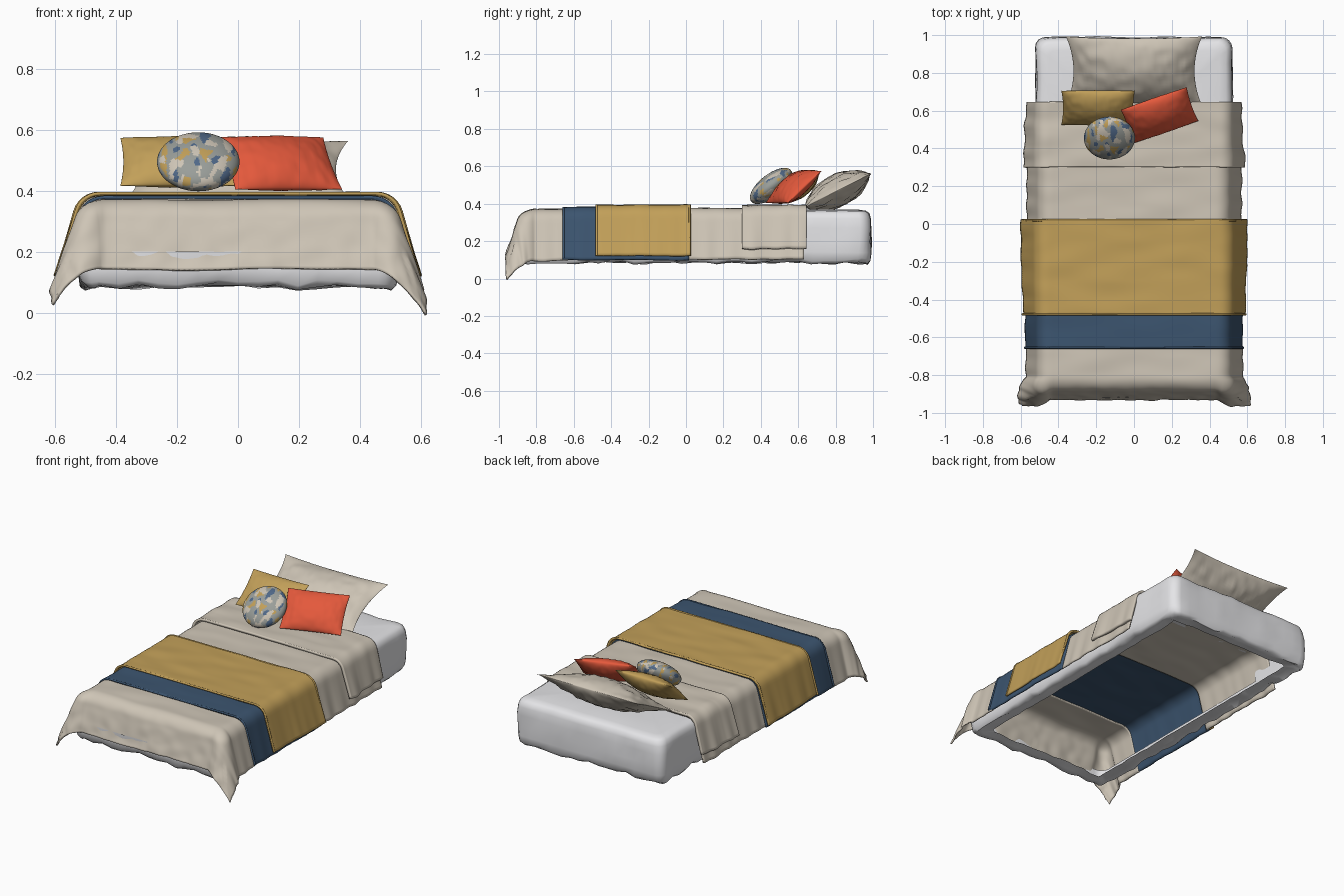
import bpy, bmesh, math
from math import sin, cos, pi, hypot
from mathutils import Vector, noise

old = bpy.data.objects.get("Cube")
if old:
    bpy.data.objects.remove(old)


def material(name, rgb):
    m = bpy.data.materials.new(name)
    m.use_nodes = True
    m.diffuse_color = (*rgb, 1)
    m.node_tree.nodes["Principled BSDF"].inputs["Base Color"].default_value = (*rgb, 1)
    return m


WHITE = material("white sheet", (0.8, 0.8, 0.82))
LINEN = material("linen beige", (0.62, 0.56, 0.47))
OCHRE = material("ochre yellow", (0.54, 0.35, 0.10))
NAVY = material("navy blue", (0.045, 0.09, 0.16))
CORAL = material("coral red", (0.78, 0.10, 0.045))
GREY = material("sage grey", (0.32, 0.34, 0.32))
SLATE = material("slate blue", (0.08, 0.14, 0.25))


def wobble(x, y, z, size, amount):
    return amount * noise.noise(Vector((x, y, z)) / size)


def finish(bm, name, mats, angle=60, thickness=0):
    me = bpy.data.meshes.new(name)
    bm.to_mesh(me)
    bm.free()
    ob = bpy.data.objects.new(name, me)
    bpy.context.collection.objects.link(ob)
    for m in mats:
        me.materials.append(m)
    if thickness:
        mod = ob.modifiers.new("cloth thickness", 'SOLIDIFY')
        mod.thickness = thickness
        mod.offset = -1
    bpy.ops.object.select_all(action='DESELECT')
    bpy.context.view_layer.objects.active = ob
    ob.select_set(True)
    bpy.ops.object.shade_smooth_by_angle(angle=math.radians(angle))
    return ob


def grid_faces(bm, rows):
    for a, b in zip(rows, rows[1:]):
        for i in range(len(a) - 1):
            bm.faces.new((a[i], b[i], b[i + 1], a[i + 1]))


# A cloth laid over the bed: flat on top, rolling over the edges and hanging
def drape(name, mat, back, front, top, edge, hang, slope=75, foot_hang=0,
          crease=0.006, flare=0, thick=0.01):
    bm = bmesh.new()
    rows, nx, ny = [], 90, 50
    bend, roll = math.radians(slope), 0.08
    end = front - foot_hang
    for j in range(ny + 1):
        t = back + (end - back) * j / ny
        row = []
        for i in range(nx + 1):
            s = (2 * i / nx - 1) * (edge + hang)
            side = 1 if s > 0 else -1
            a, b = max(0, abs(s) - edge), max(0, front - t) if foot_hang else 0
            r = hypot(a, b)
            theta = math.atan2(b, a) if r else 0
            k = min(r, roll * bend)
            out, drop = roll * sin(k / roll), roll * (1 - cos(k / roll))
            out += (r - k) * cos(bend)
            drop += (r - k) * sin(bend)
            corner = sin(2 * theta)
            out *= 1 + 0.4 * corner
            if corner > 0 and side < 0:
                drop *= 1 - 0.08 * corner
            # soft vertical folds in the hanging part
            along = t if a > b else s
            out += (r / 0.3) * (wobble(along, side, b, 0.07, crease)
                                + flare * (t - front) / (back - front))
            x = side * (min(abs(s), edge) + out * cos(theta))
            y = (front if b else t) - out * sin(theta)
            z = top - drop + wobble(s * 0.4, t, top, 0.1, crease * 0.6)
            if r == 0:
                y += wobble(s, 0, top, 0.15, 0.005)
            row.append(bm.verts.new((x, y, z)))
        rows.append(row)
    grid_faces(bm, rows)
    return finish(bm, name, [mat], thickness=thick)


drape("duvet_foot", LINEN, -0.63, -0.81, 0.372, 0.44, 0.33, foot_hang=0.28, crease=0.01)
drape("duvet_middle", LINEN, 0.63, 0.0, 0.376, 0.435, 0.325, crease=0.009)
drape("duvet_turnback", LINEN, 0.645, 0.30, 0.392, 0.455, 0.285, 72, crease=0.012,
      flare=-0.02, thick=0.016)
drape("navy_blanket", NAVY, 0.015, -0.66, 0.382, 0.44, 0.335, 75, crease=0.007)
drape("ochre_throw", OCHRE, 0.025, -0.48, 0.394, 0.452, 0.325, 74, crease=0.008,
      flare=0.012)

# Rolled hems on the blanket edges, following the same drop
def hem(name, mat, y, top, edge, hang):
    curve = bpy.data.curves.new(name, 'CURVE')
    curve.dimensions = '3D'
    curve.bevel_depth = 0.006
    curve.bevel_resolution = 2
    half = [(edge + 0.08 * sin(a), top - 0.08 * (1 - cos(a)))
            for a in (i * math.radians(74) / 6 for i in range(7))]
    half.append((half[-1][0] + hang * cos(1.29), half[-1][1] - hang * sin(1.29)))
    path = [(-x, z) for x, z in reversed(half)] + half
    sp = curve.splines.new('POLY')
    sp.points.add(len(path) - 1)
    for p, (x, z) in zip(sp.points, path):
        p.co = (x, y, z, 1)
    curve.materials.append(mat)
    bpy.context.collection.objects.link(bpy.data.objects.new(name, curve))


hem("ochre_hem_front", OCHRE, -0.478, 0.391, 0.452, 0.22)
hem("ochre_hem_back", OCHRE, 0.02, 0.391, 0.456, 0.22)
hem("navy_hem_front", NAVY, -0.655, 0.378, 0.44, 0.22)


# Fitted sheet: stacked rounded rectangles, open underneath with a tucked lip
def sheet():
    bm = bmesh.new()
    profile = [(0.10, 0.095), (0.05, 0.088), (0.02, 0.085), (0.006, 0.10), (0.0, 0.14),
               (0.0, 0.20), (0.002, 0.27), (0.006, 0.32), (0.016, 0.347), (0.035, 0.36),
               (0.07, 0.366), (0.2, 0.368), (0.5, 0.368)]
    half_x, y0, y1, radius, n = 0.522, -0.915, 0.99, 0.06, 14
    rings = []
    for inset, z in profile:
        hx, hy = half_x - inset, (y1 - y0) / 2 - inset
        rad = min(max(radius - inset * 0.4, 0.02), hx)
        pts = []
        corners = [(1, 1), (-1, 1), (-1, -1), (1, -1)]
        for q, (sx, sy) in enumerate(corners):
            for i in range(5):
                a = (q + i / 4) * pi / 2
                pts.append(Vector((sx * (hx - rad) + rad * cos(a),
                                   sy * (hy - rad) + rad * sin(a))))
            nx_, ny_ = corners[(q + 1) % 4]
            a = (q + 1) * pi / 2
            goal = Vector((nx_ * (hx - rad) + rad * cos(a), ny_ * (hy - rad) + rad * sin(a)))
            start = pts[-1]
            count = n if q % 2 == 0 else n * 2
            pts += [start.lerp(goal, i / count) for i in range(1, count)]
        ring = []
        for p in pts:
            d = wobble(p.x, p.y, z, 0.12, 0.012)
            low = wobble(p.x, p.y, 0, 0.06, 0.022) if z < 0.12 else d * 0.3
            p *= 1 + d
            ring.append(bm.verts.new((p.x, min(p.y + (y0 + y1) / 2, 0.995), z + low)))
        rings.append(ring + ring[:1])
    for a, b in zip(rings, rings[1:]):
        for i in range(len(a) - 1):
            bm.faces.new((a[i], a[i + 1], b[i + 1], b[i]))
    bm.faces.new(rings[-1][:-1])
    # the part hidden by the duvet is left out
    bmesh.ops.bisect_plane(bm, geom=bm.verts[:] + bm.edges[:] + bm.faces[:],
                           plane_co=(0, 0.5, 0), plane_no=(0, 1, 0))
    gone = [f for f in bm.faces
            if f.calc_center_median().y < 0.5 and f.calc_center_median().z > 0.19]
    bmesh.ops.delete(bm, geom=gone, context='FACES')
    finish(bm, "fitted_sheet", [WHITE])


sheet()


# Cushion with pinched sides, leaning back by tilt and turned by yaw
def cushion(name, mat, width, height, depth, place, tilt, yaw=0, pinch=0.1, wrinkle=0.004,
            power=0.6):
    bm = bmesh.new()
    n = 36
    for face in (1, -1):
        rows = []
        for j in range(n + 1):
            v = sin((1 - 2 * j / n) * pi / 2)
            row = []
            for i in range(n + 1):
                u = sin((2 * i / n - 1) * pi / 2)
                puff = (max(0, 1 - u * u) * max(0, 1 - v * v)) ** power
                x = width / 2 * u * (1 - pinch * (1 - v * v))
                y = height / 2 * v * (1 - pinch * 0.6 * (1 - u * u))
                z = face * (depth / 2 * puff
                            + min(1, puff * 3) * wobble(u * 3, v, face, 0.35, wrinkle))
                row.append(bm.verts.new((x, y, z)))
            rows.append(row if face > 0 else row[::-1])
        grid_faces(bm, rows)
    bmesh.ops.remove_doubles(bm, verts=bm.verts[:], dist=0.0002)
    ob = finish(bm, name, [mat], 70)
    ob.location = place
    ob.rotation_euler = (math.radians(tilt), 0, math.radians(yaw))


cushion("sleeping_pillow", LINEN, 0.72, 0.41, 0.17, (0, 0.81, 0.47), 27, 0, 0.11, 0.012, 0.75)
cushion("ochre_cushion", OCHRE, 0.39, 0.24, 0.11, (-0.19, 0.615, 0.495), 41, 0, 0.05)
cushion("coral_cushion", CORAL, 0.37, 0.255, 0.11, (0.135, 0.575, 0.49), 42, 19, 0.04)

# Round patchwork cushion
bm = bmesh.new()
bmesh.ops.create_uvsphere(bm, u_segments=96, v_segments=48, radius=1)
for v in bm.verts:
    v.co.x *= 0.135
    v.co.y *= 0.135
    v.co.z *= 0.062
for f in bm.faces:
    c = f.calc_center_median()
    a = noise.noise(Vector((c.x, c.y * 0.6, c.z)) * 34)
    b = noise.noise(Vector((c.x, c.y * 0.6, c.z + 5)) * 30)
    f.material_index = 1 if a > 0.22 else 2 if b > 0.3 else 3 if b < -0.28 else 0
ob = finish(bm, "round_cushion", [GREY, LINEN, OCHRE, SLATE])
ob.location = (-0.13, 0.455, 0.495)
ob.rotation_euler = (math.radians(38), 0, 0)
